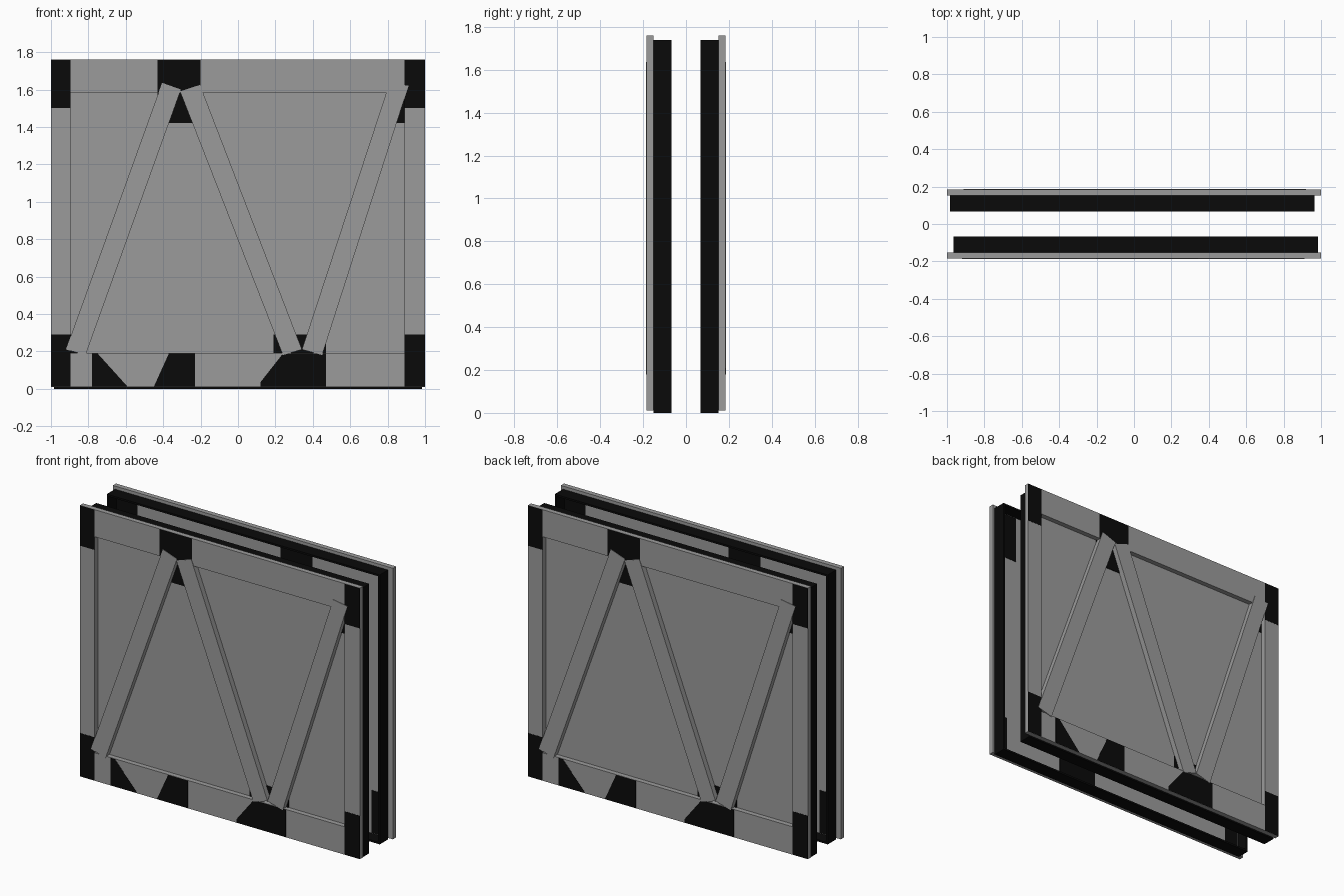
import bpy, bmesh

if "Cube" in bpy.data.objects:
    bpy.data.objects.remove(bpy.data.objects["Cube"])


def material(name, value):
    m = bpy.data.materials.new(name)
    m.diffuse_color = (value, value, value, 1)
    m.use_nodes = True
    m.node_tree.nodes["Principled BSDF"].inputs["Base Color"].default_value = m.diffuse_color
    return m


GREY = material("grey", 0.33)
BLACK = material("black", 0.003)


def rect(x0, x1, z0, z1):
    return [(x0, z0), (x1, z0), (x1, z1), (x0, z1)]


def part(name, outlines, near, far, mat, turn):
    """Extrude x/z outlines from depth near to far; turn=-1 gives the rear panel."""
    bm = bmesh.new()
    for pts in outlines:
        rings = [[bm.verts.new((turn * x, -turn * d, z)) for x, z in pts]
                 for d in (near, far)]
        bm.faces.new(rings[0])
        bm.faces.new(rings[1])
        n = len(pts)
        for i in range(n):
            j = (i + 1) % n
            bm.faces.new((rings[0][i], rings[0][j], rings[1][j], rings[1][i]))
    bmesh.ops.recalc_face_normals(bm, faces=bm.faces)
    me = bpy.data.meshes.new(name)
    bm.to_mesh(me)
    bm.free()
    me.materials.append(mat)
    bpy.context.collection.objects.link(bpy.data.objects.new(name, me))


for side, turn in (("front", 1), ("rear", -1)):
    # thin-walled black frame on the inner side
    t = 0.012
    x0, x1, top = -0.965, 0.985, 1.74
    part(side + "_inner_frame", [
        rect(x0, x1, 0, t), rect(x0, x1, top - t, top),
        rect(x0, x0 + t, t, top - t), rect(x1 - t, x1, t, top - t)],
        0.068, 0.152, BLACK, turn)

    # recessed sheet
    part(side + "_sheet", [rect(x0 + t, x1 - t, t, top - t)],
         0.148, 0.152, GREY, turn)

    # gusset plates showing on both faces of the sheet
    part(side + "_gussets", [
        rect(-0.43, -0.2, 1.42, 1.725), rect(0.82, 0.97, 1.42, 1.725),
        rect(0.19, 0.47, 0.015, 0.29),
        rect(-0.95, -0.85, 0.015, 0.29), rect(0.89, 0.97, 0.015, 0.29)],
        0.146, 0.155, BLACK, turn)

    # outer border boards
    part(side + "_border", [
        rect(-1, 1, 1.585, 1.76), rect(-1, 1, 0.01, 0.19),
        rect(-1, -0.895, 0.19, 1.585), rect(0.89, 1, 0.19, 1.585)],
        0.152, 0.184, GREY, turn)

    # black patches on the border
    part(side + "_border_patches", [
        rect(-0.999, -0.895, 1.5, 1.759), rect(0.89, 0.999, 1.5, 1.759),
        rect(-0.43, -0.2, 1.587, 1.759),
        rect(-0.999, -0.895, 0.011, 0.29), rect(0.89, 0.999, 0.011, 0.29),
        [(-0.78, 0.011), (-0.59, 0.011), (-0.75, 0.188), (-0.78, 0.188)],
        [(-0.45, 0.011), (-0.23, 0.011), (-0.23, 0.188), (-0.37, 0.188)],
        [(0.12, 0.011), (0.47, 0.011), (0.47, 0.188), (0.24, 0.188),
         (0.12, 0.035)]],
        0.180, 0.185, BLACK, turn)

    # diagonal braces in a zigzag
    part(side + "_braces", [
        [(-0.92, 0.21), (-0.815, 0.18), (-0.305, 1.6), (-0.406, 1.636)],
        [(0.24, 0.18), (0.342, 0.21), (-0.203, 1.625), (-0.31, 1.59)],
        [(0.342, 0.21), (0.45, 0.18), (0.912, 1.62), (0.81, 1.636)]],
        0.152, 0.187, GREY, turn)
